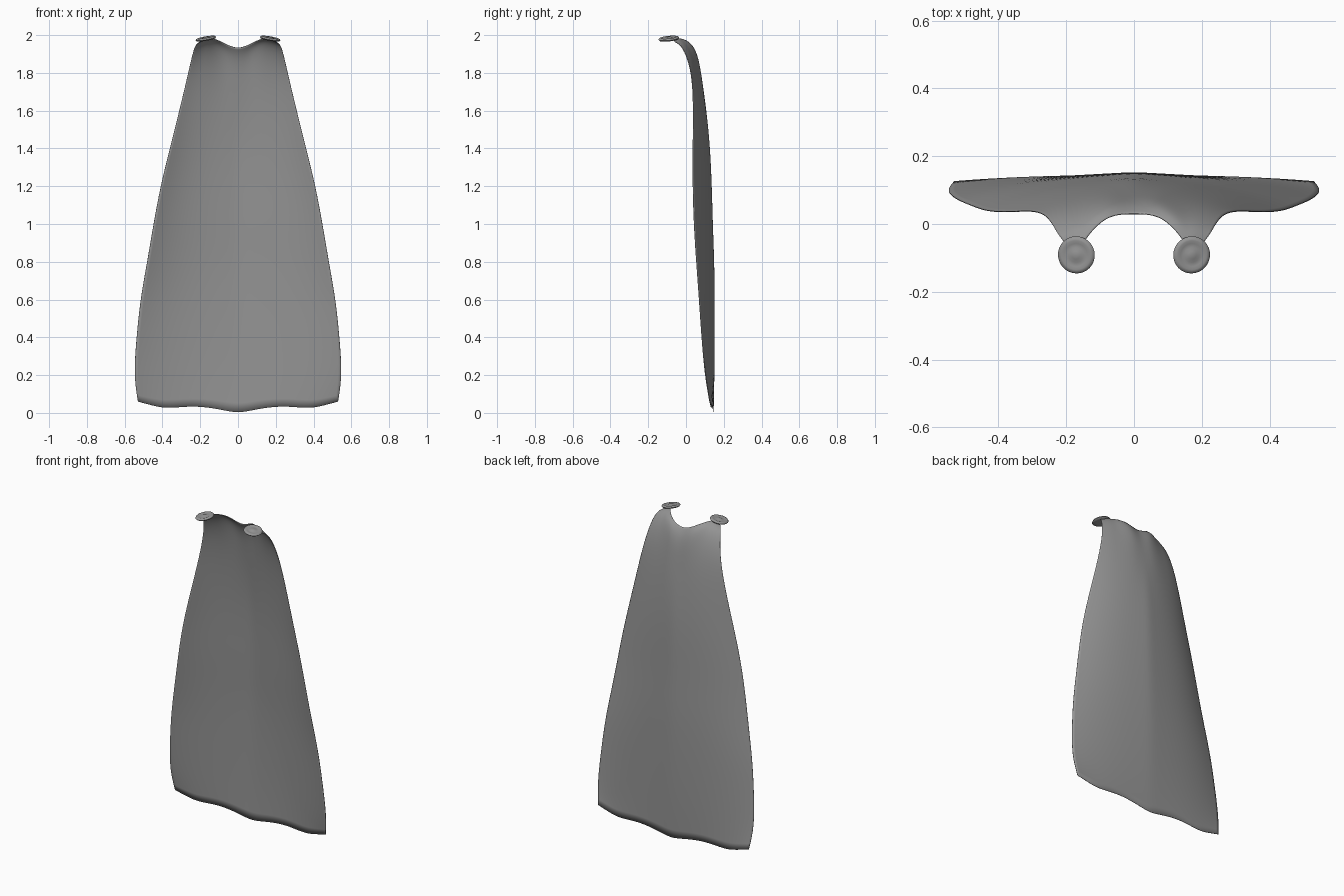
import bpy
import bmesh
import math
from mathutils import Vector, Euler

cube = bpy.data.objects.get("Cube")
if cube:
    bpy.data.objects.remove(cube, do_unlink=True)

GREY = (0.3, 0.3, 0.3, 1)
cloth = bpy.data.materials.new("plain grey")
cloth.use_nodes = True
cloth.diffuse_color = GREY
cloth.node_tree.nodes["Principled BSDF"].inputs["Base Color"].default_value = GREY


def make_object(name, bm):
    bmesh.ops.recalc_face_normals(bm, faces=bm.faces)
    mesh = bpy.data.meshes.new(name)
    bm.to_mesh(mesh)
    bm.free()
    mesh.materials.append(cloth)
    obj = bpy.data.objects.new(name, mesh)
    bpy.context.scene.collection.objects.link(obj)
    return obj


def smooth(obj, degrees):
    bpy.ops.object.select_all(action="DESELECT")
    obj.select_set(True)
    bpy.context.view_layer.objects.active = obj
    bpy.ops.object.shade_smooth_by_angle(angle=math.radians(degrees))


# Centre line (y, z) and side edge (x, y, z) of the cape, from neck to hem
centre = [(.03, 1.93), (.055, 1.89), (.075, 1.82), (.09, 1.72), (.11, 1.58),
          (.128, 1.4), (.137, 1.2), (.142, 1), (.15, .8), (.152, .6),
          (.152, .4), (.15, .2), (.145, 0)]
edge = [(.2, -.06, 1.965), (.225, -.03, 1.95), (.24, 0, 1.9), (.263, .03, 1.8),
        (.3, .04, 1.64), (.36, .036, 1.4), (.41, .036, 1.2), (.447, .042, 1),
        (.48, .055, .8), (.517, .07, .6), (.537, .083, .4), (.552, .1, .2),
        (.53, .125, .06)]

# Neckline running out to the shoulder strap, and heights of the wavy hem
neck = [(0, .03, 1.93), (.04, .03, 1.94), (.08, .02, 1.96), (.115, -.01, 1.977),
        (.14, -.04, 1.983), (.15, -.06, 1.985), (.165, -.065, 1.982),
        (.18, -.065, 1.975), (.2, -.06, 1.965)]
hem = [0, .012, .025, .033, .034, .028, .026, .042, .06]
COLS = len(neck) - 1
neck_pull = {0: (1, 1), 1: (.7, 1.4), 2: (.4, 1.6), 3: (.15, 1.2), 4: (.05, .4)}
hem_pull = {len(edge) - 1: 1, len(edge) - 2: .3}


def across(row, s):
    """Plain cross-section from centre line to side edge."""
    c = Vector((0, *centre[row]))
    d = Vector(edge[row]) - c
    bend = .4 * s + .6 * s ** 3
    return c + Vector((d.x * s, d.y * bend, d.z * s))


def cape_point(row, col):
    s = abs(col) / COLS
    p = across(row, s)
    flat, rise = neck_pull.get(row, (0, 0))
    shift = Vector(neck[abs(col)]) - across(0, s)
    p += Vector((shift.x * flat, shift.y * flat, shift.z * rise))
    p.z += hem_pull.get(row, 0) * (hem[abs(col)] - hem[-1] * s)
    if col < 0:
        p.x = -p.x
    return p


# Cape sheet
bm = bmesh.new()
grid = [[bm.verts.new(cape_point(r, c)) for c in range(-COLS, COLS + 1)]
        for r in range(len(edge))]
for upper, lower in zip(grid, grid[1:]):
    for i in range(2 * COLS):
        bm.faces.new((upper[i], upper[i + 1], lower[i + 1], lower[i]))
cape = make_object("cape", bm)
smooth(cape, 80)
sub = cape.modifiers.new("soft cloth", "SUBSURF")
sub.levels = sub.render_levels = 2
sub.boundary_smooth = "PRESERVE_CORNERS"
thick = cape.modifiers.new("cloth thickness", "SOLIDIFY")
thick.thickness = .003
thick.offset = 0

# Round clasps: a lathed button with a raised rim and a central boss
profile = [(0, .01), (.012, .009), (.022, .005), (.034, .005), (.043, .008),
           (.051, .006), (.055, 0), (.05, -.006), (.03, -.008), (0, -.008)]
for name, side in (("left_clasp", 1), ("right_clasp", -1)):
    bm = bmesh.new()
    verts = [bm.verts.new((r, 0, z)) for r, z in profile]
    edges = [bm.edges.new(pair) for pair in zip(verts, verts[1:])]
    bmesh.ops.spin(bm, geom=verts + edges, cent=(0, 0, 0), axis=(0, 0, 1),
                   angle=math.tau, steps=32, use_duplicate=False)
    bmesh.ops.remove_doubles(bm, verts=bm.verts, dist=.0005)
    clasp = make_object(name, bm)
    clasp.location = (side * .17, -.091, 1.981)
    clasp.rotation_euler = Euler((.1, side * .17, 0))
    smooth(clasp, 60)
